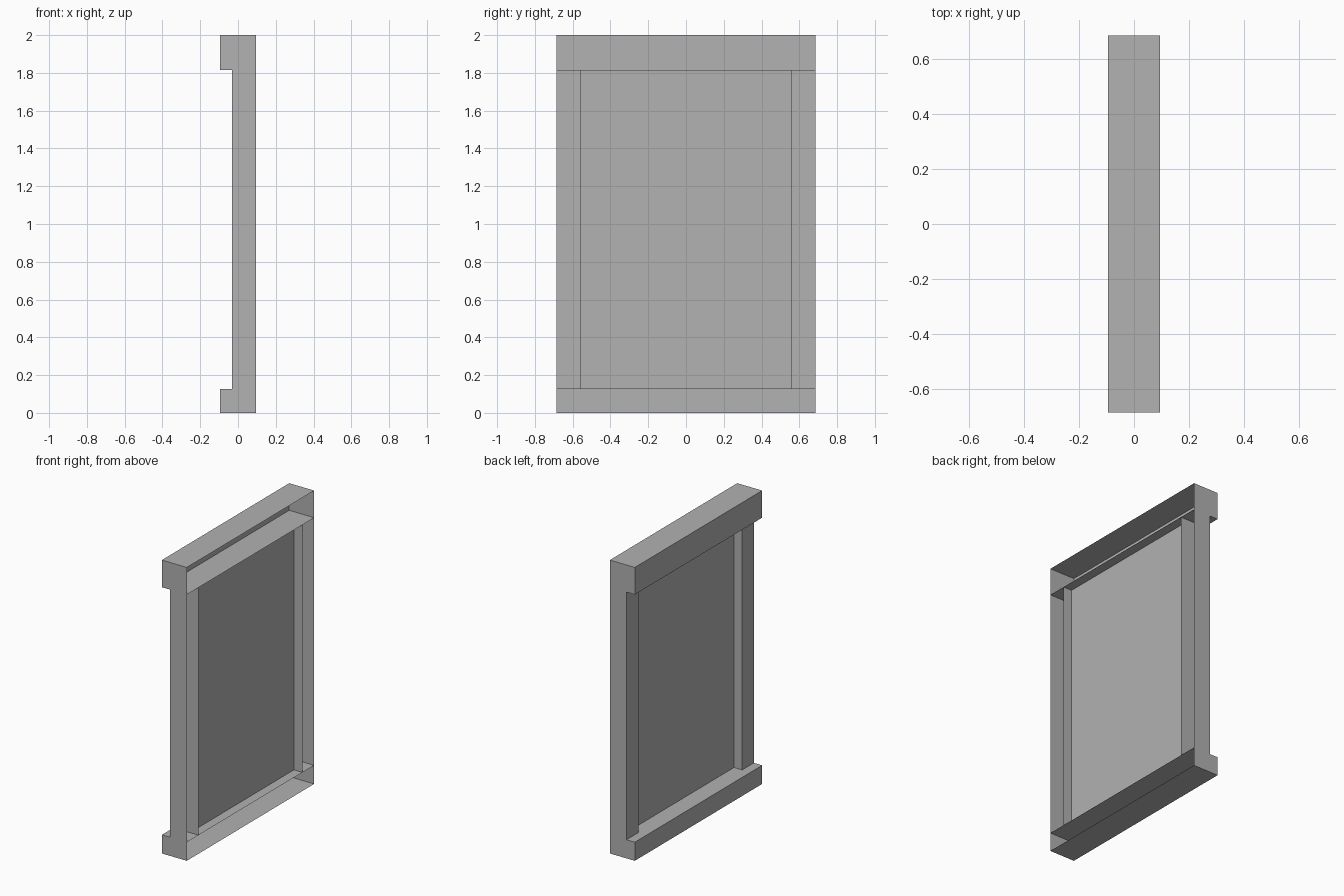
import bpy
import bmesh
from mathutils import Vector

cube = bpy.data.objects.get("Cube")
if cube:
    bpy.data.objects.remove(cube, do_unlink=True)

# Overall sizes
HALF_X, HALF_Y, HEIGHT = 0.094, 0.686, 2.0
SILL_TOP, HEADER_BOTTOM = 0.127, 1.815
JAMB_BACK, JAMB_INNER = -0.032, 0.56
PANE_X = 0.03

grey = bpy.data.materials.new("plain grey")
grey.use_nodes = True
COLOUR = (0.445, 0.445, 0.445, 1)
grey.diffuse_color = COLOUR
grey.node_tree.nodes["Principled BSDF"].inputs["Base Color"].default_value = COLOUR


def finish(name, bm):
    mesh = bpy.data.meshes.new(name)
    bm.to_mesh(mesh)
    bm.free()
    mesh.materials.append(grey)
    obj = bpy.data.objects.new(name, mesh)
    bpy.context.collection.objects.link(obj)
    return obj


def shell(name, low, high, open_sides):
    """Thin-walled box without the walls that face the open sides."""
    low, high = Vector(low), Vector(high)
    bm = bmesh.new()
    bmesh.ops.create_cube(bm, size=1)
    bm.normal_update()
    gone = [f for f in bm.faces
            if any(f.normal.dot(Vector(d)) > 0.9 for d in open_sides)]
    bmesh.ops.delete(bm, geom=gone, context="FACES")
    bmesh.ops.scale(bm, vec=high - low, verts=bm.verts)
    bmesh.ops.translate(bm, vec=(low + high) / 2, verts=bm.verts)
    return finish(name, bm)


FRONT, UP, DOWN = (1, 0, 0), (0, 0, 1), (0, 0, -1)

# Header and sill: hollow rails, open along one long side
shell("header", (-HALF_X, -HALF_Y, HEADER_BOTTOM), (HALF_X, HALF_Y, HEIGHT), [FRONT])
shell("sill", (-HALF_X, -HALF_Y, 0), (HALF_X, HALF_Y, SILL_TOP), [FRONT])

# Jambs: hollow channels between the rails
for name, y0, y1 in (("front_jamb", -HALF_Y, -JAMB_INNER),
                     ("back_jamb", JAMB_INNER, HALF_Y)):
    shell(name, (JAMB_BACK, y0, SILL_TOP), (HALF_X, y1, HEADER_BOTTOM),
          [FRONT, UP, DOWN])

# Pane: a single flat sheet
bm = bmesh.new()
corners = [(-JAMB_INNER, SILL_TOP), (JAMB_INNER, SILL_TOP),
           (JAMB_INNER, HEADER_BOTTOM), (-JAMB_INNER, HEADER_BOTTOM)]
bm.faces.new([bm.verts.new((PANE_X, y, z)) for y, z in corners])
finish("pane", bm)
